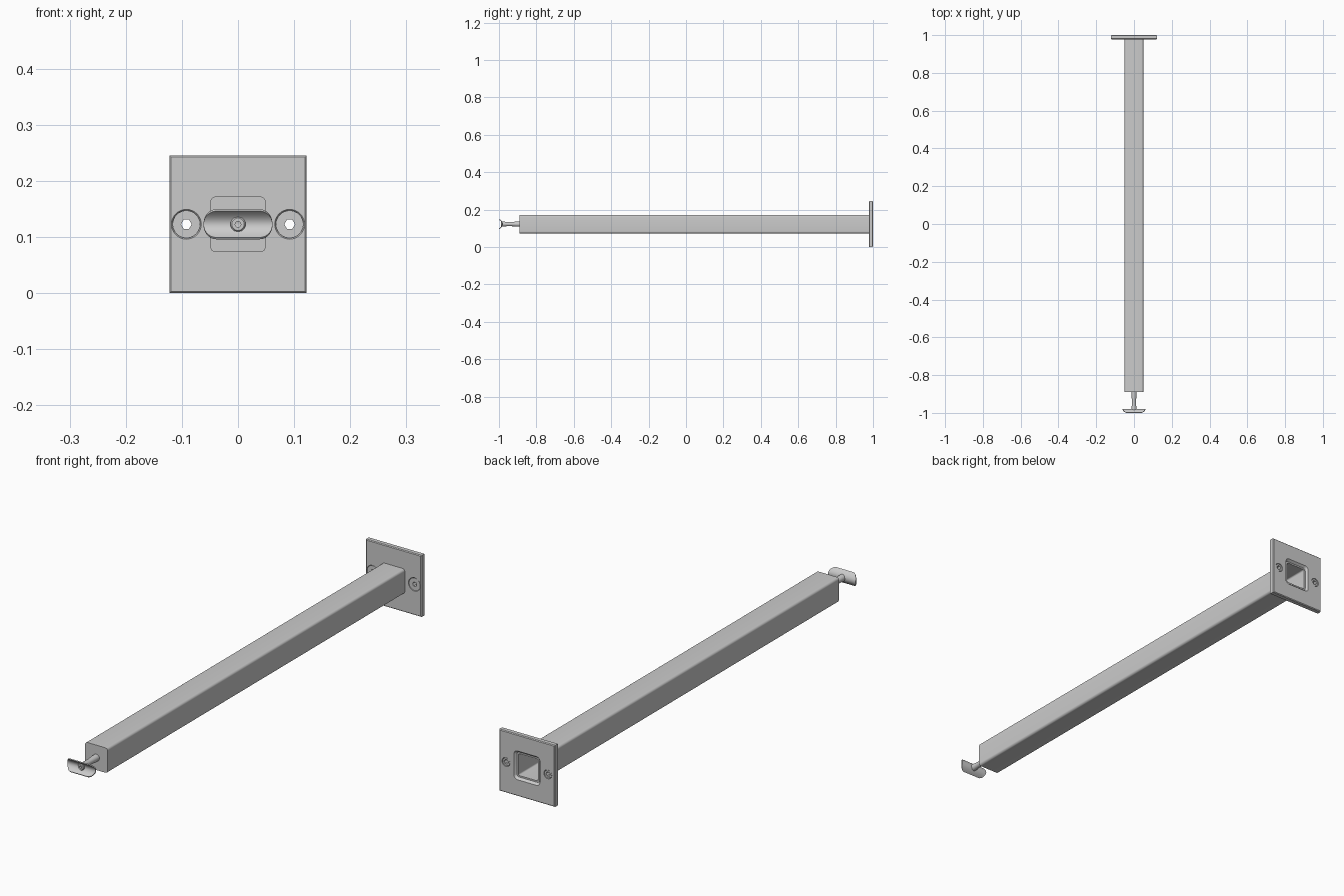
import bpy, bmesh, math

if "Cube" in bpy.data.objects:
    bpy.data.objects.remove(bpy.data.objects["Cube"])

ZC = 0.1225  # height of the tube axis


def circle(r, y, cx=0.0, n=48):
    return [(cx + r * math.cos(2 * math.pi * i / n), y,
             ZC + r * math.sin(2 * math.pi * i / n)) for i in range(n)]


def hexagon(r, y, cx=0.0, n=48):
    pts = []
    for i in range(n):
        a = 2 * math.pi * i / n
        d = r * math.cos(math.pi / 6) / math.cos(a % (math.pi / 3) - math.pi / 6)
        pts.append((cx + d * math.cos(a), y, ZC + d * math.sin(a)))
    return pts


def rounded_square(h, r, y, seg=6):
    pts = []
    for q, (sx, sz) in enumerate([(1, 1), (-1, 1), (-1, -1), (1, -1)]):
        for i in range(seg + 1):
            a = math.pi / 2 * (q + i / seg)
            pts.append((sx * (h - r) + r * math.cos(a), y,
                        ZC + sz * (h - r) + r * math.sin(a)))
    return pts


def loft(name, rings, cyclic=False):
    bm = bmesh.new()
    loops = [[bm.verts.new(p) for p in ring] for ring in rings]
    pairs = list(zip(loops, loops[1:]))
    if cyclic:
        pairs.append((loops[-1], loops[0]))
    else:
        bm.faces.new(loops[0])
        bm.faces.new(loops[-1])
    for a, b in pairs:
        n = len(a)
        for i in range(n):
            j = (i + 1) % n
            bm.faces.new((a[i], a[j], b[j], b[i]))
    return finish(name, bm)


def finish(name, bm):
    bmesh.ops.recalc_face_normals(bm, faces=bm.faces)
    me = bpy.data.meshes.new(name)
    bm.to_mesh(me)
    bm.free()
    ob = bpy.data.objects.new(name, me)
    bpy.context.collection.objects.link(ob)
    return ob


def smooth(ob):
    bpy.ops.object.select_all(action='DESELECT')
    ob.select_set(True)
    bpy.context.view_layer.objects.active = ob
    bpy.ops.object.shade_smooth_by_angle(angle=math.radians(30))


def square(h, y):
    return [(-h, y, ZC - h), (h, y, ZC - h), (h, y, ZC + h), (-h, y, ZC + h)]


# Mounting plate with softened edges
plate = loft("mounting_plate", [square(0.1195, 0.978), square(0.1225, 0.981),
                                square(0.1225, 0.997), square(0.1195, 1.0)])

# Cutters: tube opening with a weld chamfer, and two countersunk holes
cutters = [loft("tube_opening_cutter", [
    rounded_square(0.0492, 0.010, 0.97), rounded_square(0.0492, 0.010, 0.990),
    rounded_square(0.058, 0.016, 1.001)])]
for s in (-1, 1):
    x = s * 0.092
    cutters.append(loft("screw_hole_cutter", [
        circle(0.0265, 0.970, x), circle(0.0265, 0.980, x),
        circle(0.0175, 0.989, x), circle(0.0175, 1.01, x)]))
for c in cutters:
    c.hide_render = True
    m = plate.modifiers.new("hole", 'BOOLEAN')
    m.operation, m.solver, m.object = 'DIFFERENCE', 'EXACT', c
bpy.context.view_layer.objects.active = plate
for m in list(plate.modifiers):
    bpy.ops.object.modifier_apply(modifier=m.name)
for c in cutters:
    bpy.data.objects.remove(c)
smooth(plate)

# Hollow square tube, closed at the front and open at the back
tube = loft("square_tube", [
    rounded_square(0.0495, 0.010, -0.89), rounded_square(0.0495, 0.010, 0.991),
    rounded_square(0.0435, 0.006, 0.991), rounded_square(0.0435, 0.006, -0.884)])
smooth(tube)

# Flush countersunk screws with hex sockets running through
for side, s in (("left", -1), ("right", 1)):
    x = s * 0.092
    smooth(loft(side + "_screw", [
        circle(0.0245, 0.979, x), circle(0.0245, 0.981, x),
        circle(0.0155, 0.990, x), circle(0.0155, 0.998, x),
        hexagon(0.0095, 0.998, x), hexagon(0.0095, 0.979, x)], cyclic=True))

# Pull rod with a small centre hole in its head
profile = [(0.005, -0.980), (0.005, -0.990), (0.011, -0.990), (0.0135, -0.987),
           (0.0135, -0.975), (0.0115, -0.960), (0.0115, -0.930),
           (0.0135, -0.905), (0.0135, -0.886)]
smooth(loft("pull_rod", [circle(r, y) for r, y in profile]))

# Handle: stadium outline curved like a channel, hollow side to the front
bm = bmesh.new()
R, rows, previous = 0.0235, 24, None
for i in range(rows + 1):
    a = math.pi * (i / rows - 0.5)
    t = R * math.sin(a)
    w = 0.038 + R * math.cos(a)
    y = -0.983 - 0.017 * math.sin(a) ** 2
    row = [bm.verts.new((x, y, ZC + t)) for x in (-w, w)]
    if previous:
        bm.faces.new((previous[0], previous[1], row[1], row[0]))
    previous = row
handle = finish("pull_handle", bm)
# Thicken towards the back
facing = -1 if handle.data.polygons[rows // 2].normal.y < 0 else 1
m = handle.modifiers.new("thickness", 'SOLIDIFY')
m.thickness, m.offset = 0.004, facing
bpy.context.view_layer.objects.active = handle
bpy.ops.object.modifier_apply(modifier=m.name)
smooth(handle)
